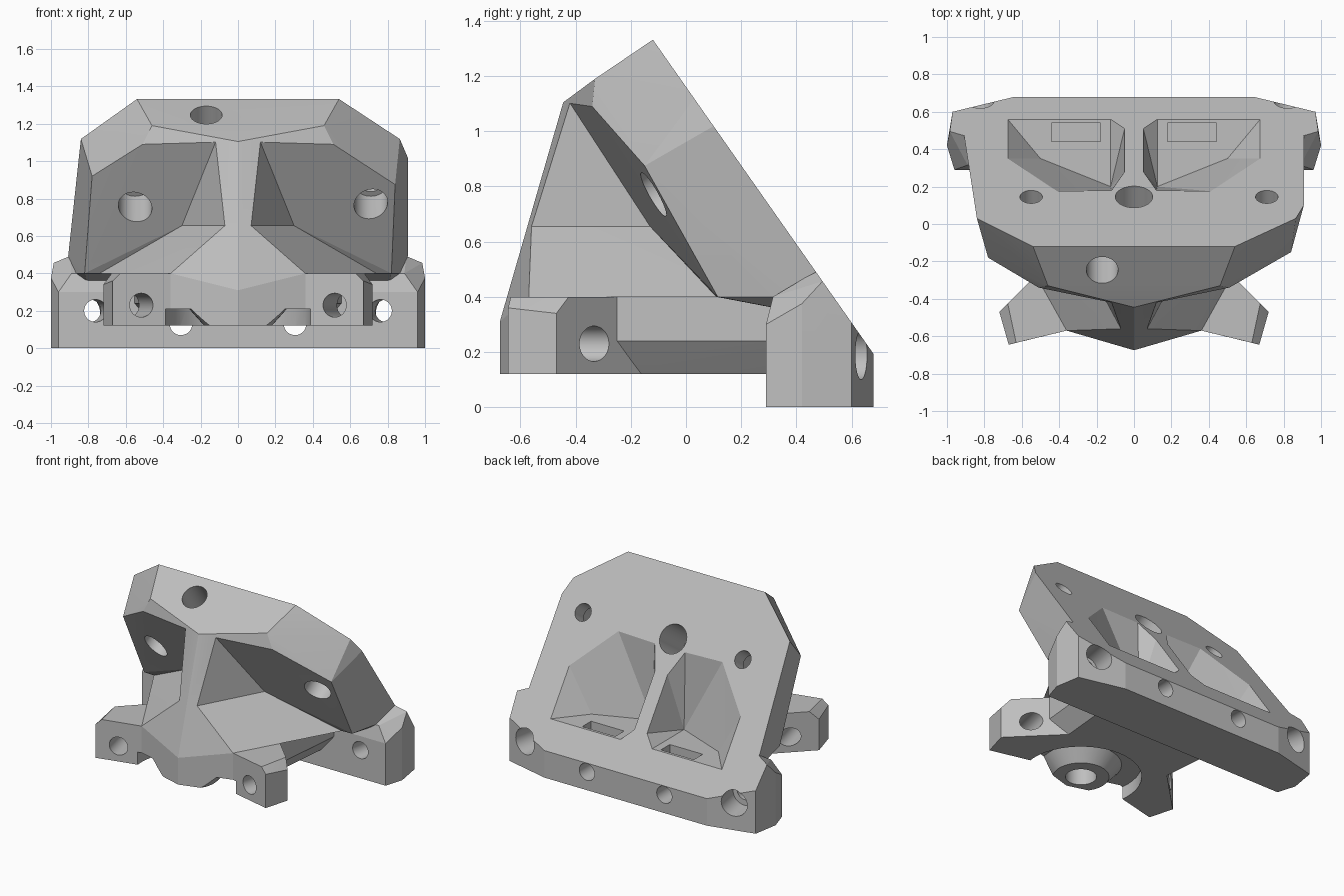
import bpy, bmesh, math
from mathutils import Vector

old = bpy.data.objects.get("Cube")
if old:
    bpy.data.objects.remove(old, do_unlink=True)

grey = bpy.data.materials.new("light grey")
grey.use_nodes = True
grey.diffuse_color = (0.52, 0.52, 0.52, 1)
grey.node_tree.nodes["Principled BSDF"].inputs["Base Color"].default_value = (0.52, 0.52, 0.52, 1)

NORMAL = Vector((0, 0.82, 0.573)).normalized()   # direction the sloping back faces
tools = []


def back(x, y):
    """Point on the sloping back plane."""
    return (x, y, 0.2 - 1.424 * (y - 0.675))


def ridge(z):
    """Point on the front centre line."""
    return (0, -0.445 - 0.289 * (1.105 - z), z)


def both(points):
    """Points together with their mirror images."""
    return [(s * x, y, z) for x, y, z in points for s in (1, -1)]


def finish(name, bm):
    bm.normal_update()
    bmesh.ops.recalc_face_normals(bm, faces=bm.faces)
    if bm.calc_volume(signed=True) < 0:
        bmesh.ops.reverse_faces(bm, faces=bm.faces)
    mesh = bpy.data.meshes.new(name)
    bm.to_mesh(mesh)
    bm.free()
    mesh.materials.append(grey)
    obj = bpy.data.objects.new(name, mesh)
    bpy.context.scene.collection.objects.link(obj)
    return obj


def hull(name, points):
    bm = bmesh.new()
    for p in points:
        bm.verts.new(p)
    bmesh.ops.remove_doubles(bm, verts=bm.verts, dist=0.0001)
    bmesh.ops.convex_hull(bm, input=bm.verts)
    loose = [v for v in bm.verts if not v.link_faces]
    bmesh.ops.delete(bm, geom=loose, context='VERTS')
    bmesh.ops.dissolve_limit(bm, angle_limit=0.01, verts=bm.verts, edges=bm.edges)
    return finish(name, bm)


def rod(name, start, end, r1, r2=None):
    """Round bar or cone between two points."""
    a, b = Vector(start), Vector(end)
    bm = bmesh.new()
    bmesh.ops.create_cone(bm, cap_ends=True, segments=48, radius1=r1,
                          radius2=r1 if r2 is None else r2, depth=(b - a).length)
    turn = (b - a).to_track_quat('Z', 'Y').to_matrix()
    for v in bm.verts:
        v.co = turn @ v.co + (a + b) / 2
    return finish(name, bm)


def combine(target, tool, operation):
    tool.hide_render = True
    tools.append(tool)
    mod = target.modifiers.new(tool.name, 'BOOLEAN')
    mod.operation, mod.solver, mod.object = operation, 'EXACT', tool


def cut(tool):
    combine(bracket, tool, 'DIFFERENCE')


# Sloping plate, with a slightly different corner on each side
bracket = hull("bracket", both([
    back(0.54, -0.12), back(0.908, 0.47), back(0.8, 0.6), (0.46, -0.33, 1.19),
    (0.51, -0.34, 1.09), (0.12, -0.42, 1.105), ridge(1.105),
    (0.3, -0.13, 0.655), (0.74, 0.11, 0.4), (0.82, 0.115, 0.4),
    (0.866, 0.32, 0.4)]) + [
    back(-0.84, 0.03), (-0.78, -0.18, 0.92),
    back(0.865, 0.03), back(0.908, 0.1), (0.84, -0.15, 0.875)])

# Front rib, its flared skirt, the nose, the base slab and the wide foot
parts = [
    hull("rib", both([ridge(1.105), (0.12, -0.42, 1.105), (0.07, -0.56, 0.655),
                      ridge(0.655), (0.3, -0.13, 0.655), (0.2, 0.0, 0.7)])),
    hull("rib_skirt", both([(0.07, -0.56, 0.655), ridge(0.655), (0.3, -0.13, 0.655),
                            (0.74, 0.11, 0.4), (0.36, -0.57, 0.4), ridge(0.4)])),
    hull("nose", both([(0.07, -0.56, 0.655), ridge(0.655), ridge(0.31), (0.36, -0.57, 0.4),
                       (0, -0.675, 0.12), (0.36, -0.57, 0.12),
                       (0.4, -0.3, 0.39), (0.36, -0.3, 0.12)])),
    hull("base", both([(x, y, z) for z in (0.24, 0.4)
                       for x, y in ((0.48, -0.45), (0.555, 0.32))] +
                      [(0.385, -0.45, 0.12), (0.455, 0.32, 0.12)])),
    hull("foot", both([(0.96, 0.29, 0), (1, 0.42, 0), (0.97, 0.6, 0), (0.64, 0.68, 0),
                       (0.96, 0.29, 0.3), (1, 0.42, 0.375), back(0.985, 0.495),
                       back(0.9, 0.47), (0.89, 0.315, 0.4), back(0.97, 0.6),
                       back(0.64, 0.68)])),
]

# Front arms with chamfered ends
for s in (1, -1):
    arm = [(0.36, -0.57), (0.67, -0.645), (0.72, -0.47), (0.41, -0.16), (0.3, -0.3)]
    top = [(0.36, -0.57, 0.4), (0.63, -0.635, 0.4), (0.67, -0.645, 0.36),
           (0.72, -0.47, 0.34), (0.675, -0.425, 0.4), (0.41, -0.16, 0.4), (0.3, -0.3, 0.4)]
    parts.append(hull("arm", [(s * x, y, 0.12) for x, y in arm] +
                      [(s * x, y, z) for x, y, z in top]))
for part in parts:
    combine(bracket, part, 'UNION')

for s in (1, -1):
    # Rear pocket and the slot in its floor
    rim = [back(s * x, y) for x, y in ((0.675, 0.56), (0.125, 0.56), (0.05, 0.51),
           (0.05, 0.28), (0.12, 0.18), (0.41, 0.175), (0.675, 0.35))]
    floor = [(s * x, y, 0.364) for x, y in ((0.125, 0.2), (0.5, 0.35))]
    cut(hull("pocket", rim + floor + [Vector(p) + NORMAL * 0.05 for p in rim]))
    cut(hull("slot", [(s * x, y, z) for x in (0.18, 0.44) for y in (0.44, 0.54)
                      for z in (0.26, 0.4)]))
    # Foot and arm holes
    cut(rod("foot_hole", (s * 0.305, 0.2, 0.13), (s * 0.305, 0.8, 0.13), 0.06))
    cut(rod("corner_hole", (s * 0.745, 0.2, 0.2), (s * 0.855, 0.8, 0.2), 0.06))
    cut(rod("corner_recess", (s * 0.793, 0.46, 0.19), (s * 0.855, 0.8, 0.19), 0.09))
    cut(rod("arm_hole", (s * 0.49, -0.72, 0.23), (s * 0.6, -0.26, 0.23), 0.064))

# Plate holes, wider from the front
for x in (-0.55, 0.71):
    hole = Vector(back(x, 0.145))
    cut(rod("plate_hole", hole + NORMAL * 0.1, hole - NORMAL * 0.5, 0.06))
    cut(rod("plate_recess", hole - NORMAL * 0.12, hole - NORMAL * 0.5, 0.09))
centre = Vector(back(0, 0.145))
cut(rod("centre_hole", centre + NORMAL * 0.1, centre - NORMAL * 0.32, 0.1))
top = Vector((-0.17, -0.245, 1.245))
up = Vector((0, -0.57, 0.82))
cut(rod("top_hole", top + up * 0.1, top - up * 0.3, 0.085))

# Ring recess under the nose, leaving a tapered boss with a bore
ring = rod("ring_recess", (0, -0.53, 0.05), (0, -0.53, 0.21), 0.39)
combine(ring, rod("boss", (0, -0.53, 0.03), (0, -0.53, 0.22), 0.1, 0.27), 'DIFFERENCE')
cut(ring)
cut(rod("boss_bore", (0, -0.53, 0), (0, -0.53, 0.3), 0.1))

# Bake the whole stack into one mesh and drop the helpers
bpy.context.view_layer.update()
graph = bpy.context.evaluated_depsgraph_get()
solid = bpy.data.meshes.new_from_object(bracket.evaluated_get(graph))
bracket.modifiers.clear()
bracket.data = solid
for tool in tools:
    bpy.data.objects.remove(tool, do_unlink=True)

# Crisp edges with smooth bores
bpy.ops.object.select_all(action='DESELECT')
bracket.select_set(True)
bpy.context.view_layer.objects.active = bracket
bpy.ops.object.shade_smooth_by_angle(angle=math.radians(8.5))
